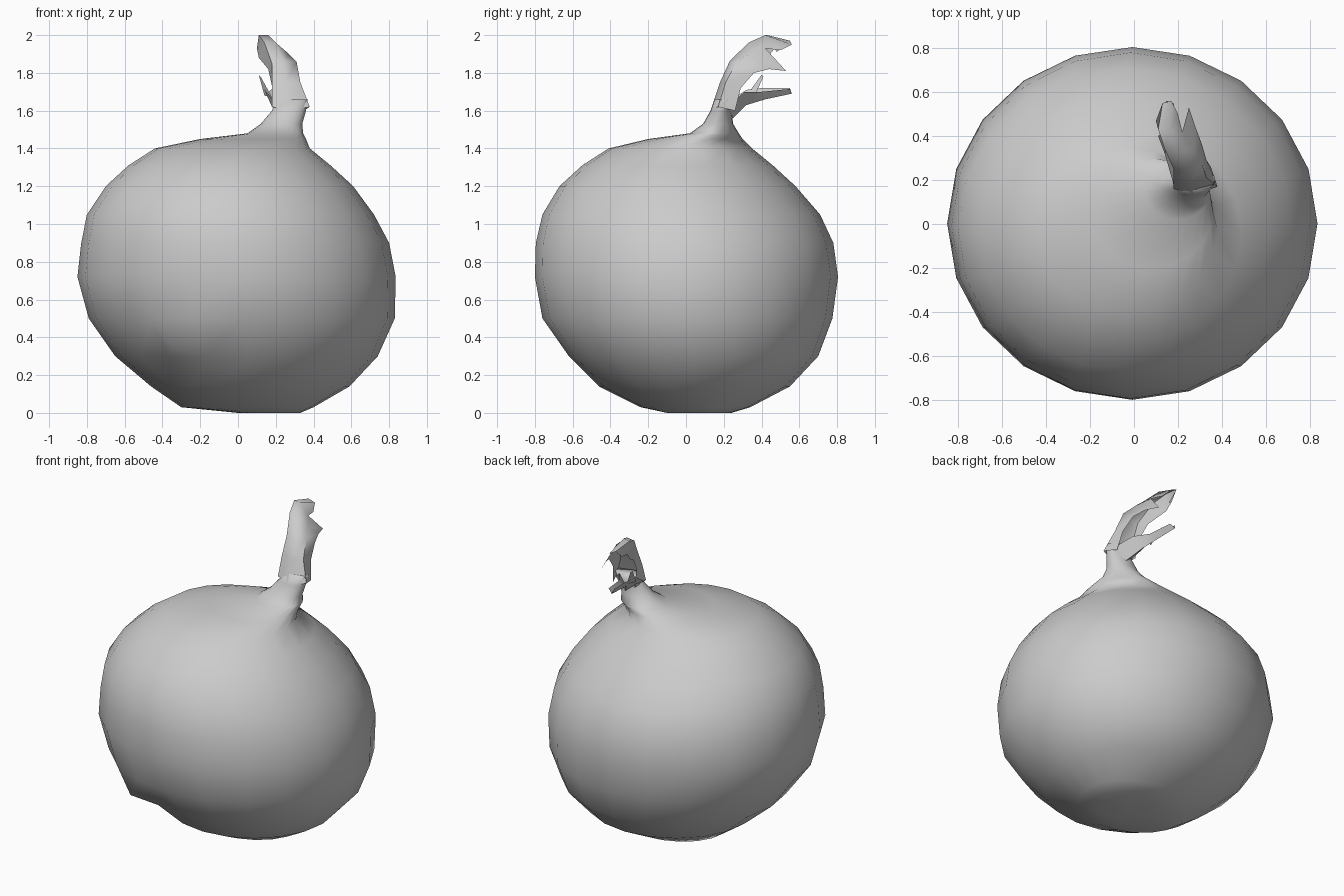
import bpy
import bmesh
from math import cos, sin, tau, radians
from mathutils import Vector

default_cube = bpy.data.objects.get("Cube")
if default_cube:
    bpy.data.objects.remove(default_cube, do_unlink=True)

SEGMENTS = 20

# One plain grey for everything
grey = bpy.data.materials.new("plain grey")
grey.use_nodes = True
grey.diffuse_color = (.6, .6, .6, 1)
shader = next(n for n in grey.node_tree.nodes if n.type == "BSDF_PRINCIPLED")
shader.inputs["Base Color"].default_value = (.6, .6, .6, 1)


def finish(bm, name, angle):
    """Turn a bmesh into a smooth shaded, coloured object."""
    mesh = bpy.data.meshes.new(name)
    bm.to_mesh(mesh)
    bm.free()
    mesh.materials.append(grey)
    obj = bpy.data.objects.new(name, mesh)
    bpy.context.collection.objects.link(obj)
    bpy.ops.object.select_all(action="DESELECT")
    obj.select_set(True)
    bpy.context.view_layer.objects.active = obj
    bpy.ops.object.shade_smooth_by_angle(angle=radians(angle))
    return obj


def bridge(bm, lower, upper, closed=False):
    """Join two rows of vertices with quads; a shorter row leaves a split."""
    count = min(len(lower), len(upper))
    for i in range(count if closed else count - 1):
        j = (i + 1) % count
        bm.faces.new((lower[i], lower[j], upper[j], upper[i]))


def ring(bm, z, left, right, front, back):
    """Lopsided oval ring fitted to its four extremes."""
    middle_x, middle_y = (left + right) / 2, (front + back) / 2
    radius_x, radius_y = (right - left) / 2, (back - front) / 2
    angles = [tau * i / SEGMENTS for i in range(SEGMENTS)]
    return [bm.verts.new((middle_x + radius_x * cos(a),
                          middle_y + radius_y * sin(a), z)) for a in angles]


def sheet(name, rows):
    """Thin dried skin running through rows of points."""
    bm = bmesh.new()
    loops = [[bm.verts.new(p) for p in row] for row in rows]
    for lower, upper in zip(loops, loops[1:]):
        bridge(bm, lower, upper)
    return finish(bm, name, 60)


# Bulb and neck: height, then the extremes along x and along y
profile = [
    (0, 0, .33, -.1, .24),
    (.03, -.3, .4, -.24, .34),
    (.14, -.46, .59, -.46, .55),
    (.3, -.65, .74, -.62, .7),
    (.5, -.79, .83, -.76, .775),
    (.72, -.85, .835, -.8, .805),
    (.9, -.83, .8, -.795, .78),
    (1.05, -.8, .72, -.76, .71),
    (1.2, -.7, .61, -.67, .58),
    (1.31, -.58, .49, -.55, .46),
    (1.4, -.44, .38, -.41, .35),
    (1.45, -.2, .36, -.2, .3),
    (1.48, .05, .345, .02, .28),
    (1.53, .12, .34, .09, .25),
    (1.6, .18, .36, .13, .24),
    (1.66, .2, .37, .15, .25),
]
bm = bmesh.new()
rings = [ring(bm, *row) for row in profile]
for lower, upper in zip(rings, rings[1:]):
    bridge(bm, lower, upper, closed=True)
bm.faces.new(reversed(rings[0]))
bm.faces.new(rings[-1])

# Small pinched bump low on the front
target = Vector((-.36, -.6, .4))
pinched = min(bm.faces, key=lambda f: (f.calc_center_median() - target).length)
bm.normal_update()
bump = bmesh.ops.poke(bm, faces=[pinched], offset=.04)["verts"][0]
bump.co += Vector((-.02, 0, -.04))
finish(bm, "onion_bulb", 180)

# Main dried leaf, arching to the back and split near its tip
sheet("curled_leaf", [
    [(.2, .25, 1.6), (.18, .16, 1.62), (.27, .13, 1.6), (.38, .17, 1.62), (.35, .26, 1.6)],
    [(.18, .26, 1.73), (.18, .2, 1.74), (.25, .18, 1.75), (.33, .21, 1.75), (.33, .29, 1.72)],
    [(.16, .32, 1.82), (.18, .25, 1.85), (.24, .23, 1.86), (.31, .27, 1.86), (.31, .36, 1.8)],
    [(.11, .43, 1.88), (.14, .34, 1.96), (.2, .33, 1.96), (.27, .34, 1.9), (.28, .44, 1.82)],
    [(.1, .47, 1.93), (.11, .43, 2), (.16, .42, 2), (.22, .42, 1.93), (.25, .53, 1.81)],
    [(.13, .48, 1.91), (.13, .55, 1.97), (.17, .56, 1.95), (.2, .5, 1.92)],
])

# Lower strand reaching backwards
sheet("lower_strand", [
    [(.18, .18, 1.62), (.27, .25, 1.56), (.36, .22, 1.62)],
    [(.14, .32, 1.71), (.21, .32, 1.63), (.27, .31, 1.7)],
    [(.14, .4, 1.72), (.18, .42, 1.66), (.21, .4, 1.7)],
    [(.14, .55, 1.72), (.15, .56, 1.69), (.18, .55, 1.715)],
])

# Frayed splinter standing up from the strand
sheet("frayed_splinter", [
    [(.14, .32, 1.68), (.18, .36, 1.67)],
    [(.11, .4, 1.79), (.12, .41, 1.78)],
])
